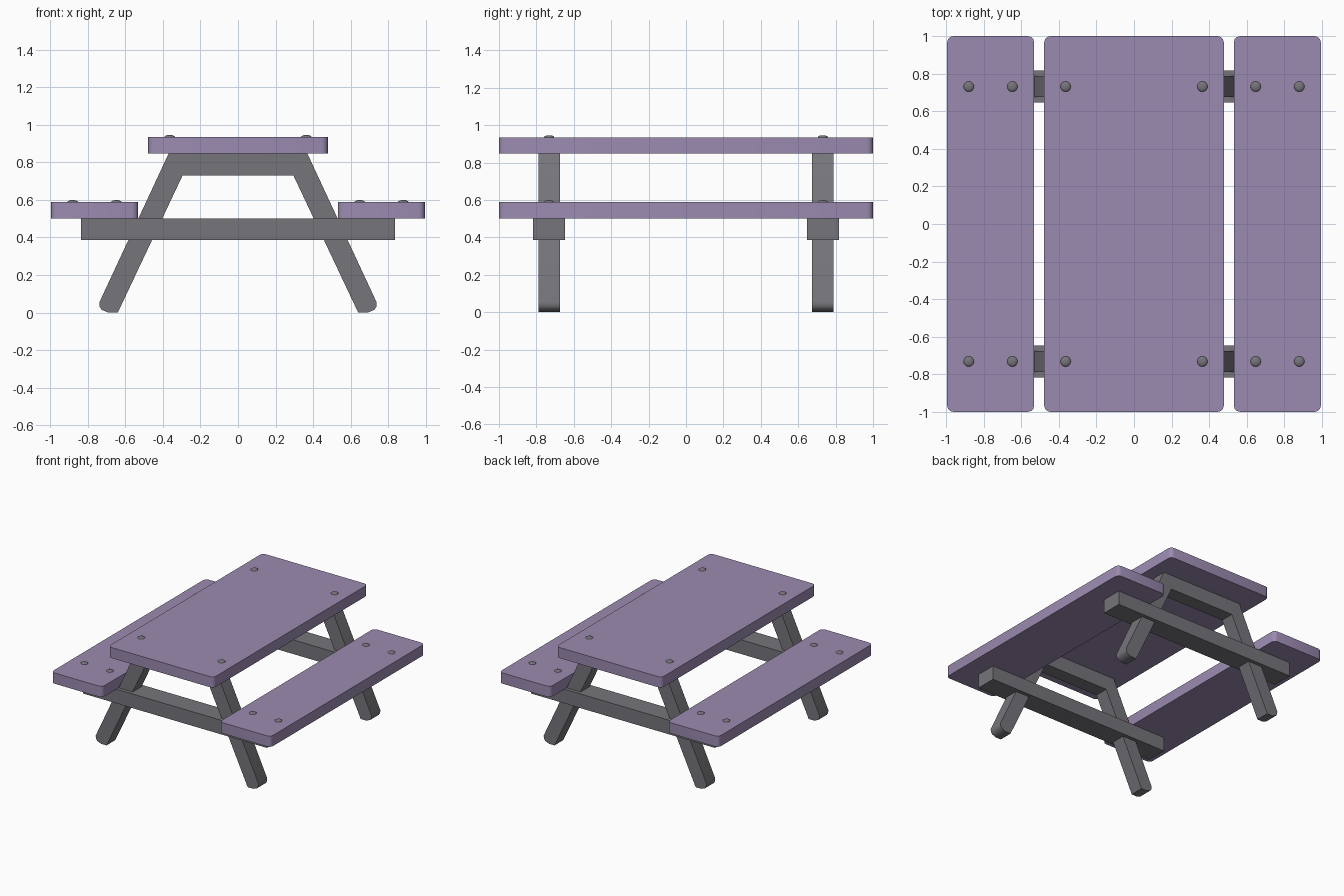
import bpy
import bmesh
import math
from mathutils import Vector

cube = bpy.data.objects.get("Cube")
if cube:
    bpy.data.objects.remove(cube, do_unlink=True)


def make_material(name, color):
    mat = bpy.data.materials.new(name)
    mat.use_nodes = True
    mat.diffuse_color = color
    bsdf = mat.node_tree.nodes["Principled BSDF"]
    bsdf.inputs["Base Color"].default_value = color
    bsdf.inputs["Roughness"].default_value = 0.7
    return mat


purple = make_material("purple_boards", (0.33, 0.26, 0.44, 1))
grey = make_material("grey_frame", (0.18, 0.177, 0.195, 1))


def finish(bm, name, mat):
    bmesh.ops.recalc_face_normals(bm, faces=bm.faces)
    mesh = bpy.data.meshes.new(name)
    bm.to_mesh(mesh)
    bm.free()
    mesh.materials.append(mat)
    obj = bpy.data.objects.new(name, mesh)
    bpy.context.collection.objects.link(obj)
    bpy.ops.object.select_all(action='DESELECT')
    obj.select_set(True)
    bpy.context.view_layer.objects.active = obj
    bpy.ops.object.shade_smooth_by_angle(angle=math.radians(35))
    return obj


def box(name, x, y, z, mat, corner=0):
    """Box from (min, max) ranges, with optional rounded vertical corners."""
    bm = bmesh.new()
    bmesh.ops.create_cube(bm, size=1)
    for v in bm.verts:
        v.co = Vector([r[0] if c < 0 else r[1] for c, r in zip(v.co, (x, y, z))])
    if corner:
        upright = [e for e in bm.edges
                   if abs(e.verts[0].co.z - e.verts[1].co.z) > 0.01]
        bmesh.ops.bevel(bm, geom=upright, offset=corner, segments=3,
                        profile=0.5, affect='EDGES')
    return finish(bm, name, mat)


def leg_frame(name, y0, y1):
    """Two splayed legs joined by a top rail, extruded from a half outline."""
    half = [(0.295, 0.73), (0.64, 0), (0.69, 0), (0.725, 0.014),
            (0.737, 0.032), (0.738, 0.055), (0.368, 0.85)]
    outline = half + [(-x, z) for x, z in reversed(half)]
    bm = bmesh.new()
    face = bm.faces.new([bm.verts.new((x, y0, z)) for x, z in outline])
    ext = bmesh.ops.extrude_face_region(bm, geom=[face])
    moved = [g for g in ext["geom"] if isinstance(g, bmesh.types.BMVert)]
    bmesh.ops.translate(bm, verts=moved, vec=(0, y1 - y0, 0))
    return finish(bm, name, grey)


def bolt(name, x, y, z):
    """Low domed bolt head sitting on a board."""
    bm = bmesh.new()
    bmesh.ops.create_uvsphere(bm, u_segments=16, v_segments=10, radius=1)
    low = [v for v in bm.verts if v.co.z < -0.01]
    bmesh.ops.delete(bm, geom=low, context='VERTS')
    for v in bm.verts:
        v.co = Vector((x + v.co.x * 0.028, y + v.co.y * 0.028, z + v.co.z * 0.012))
    return finish(bm, name, grey)


# Table top and benches
box("table_top", (-0.478, 0.478), (-1, 1), (0.848, 0.935), purple, 0.032)
for side, s in (("left", 1), ("right", -1)):
    box(side + "_bench", sorted((s * 0.532, s * 0.995)), (-1, 1),
        (0.5, 0.588), purple, 0.032)

# Leg frames, cross beams and bolts at each end
for end, e in (("front", -1), ("back", 1)):
    y = e * 0.732
    leg_frame(end + "_leg_frame", y - 0.057, y + 0.057)
    box(end + "_cross_beam", (-0.835, 0.835), (y - 0.086, y + 0.086),
        (0.385, 0.501), grey)
    for side, s in (("left", 1), ("right", -1)):
        label = end + "_" + side
        bolt(label + "_top_bolt", s * 0.364, y, 0.934)
        bolt(label + "_inner_bench_bolt", s * 0.648, y, 0.587)
        bolt(label + "_outer_bench_bolt", s * 0.88, y, 0.587)
